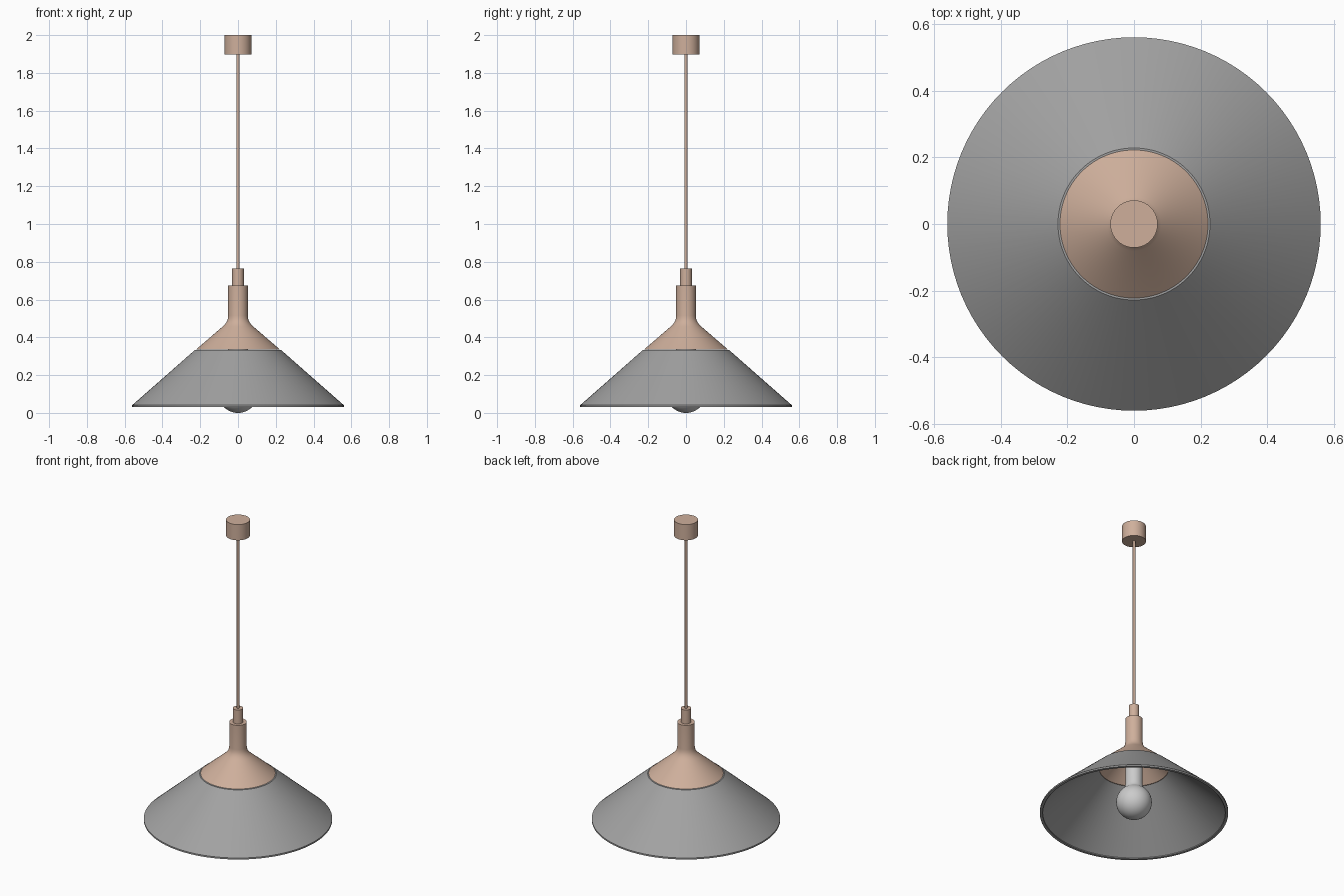
import bpy, bmesh, math

if "Cube" in bpy.data.objects:
    bpy.data.objects.remove(bpy.data.objects["Cube"])

SEGMENTS = 96


def material(name, color):
    mat = bpy.data.materials.new(name)
    mat.diffuse_color = (*color, 1.0)
    mat.use_nodes = True
    mat.node_tree.nodes["Principled BSDF"].inputs["Base Color"].default_value = mat.diffuse_color
    return mat


def lathe(name, profile, mat=None, closed=False, segments=SEGMENTS):
    """Revolve a list of (radius, z) points around the z axis."""
    bm = bmesh.new()
    verts = [bm.verts.new((r, 0, z)) for r, z in profile]
    pairs = list(zip(verts, verts[1:]))
    if closed:
        pairs.append((verts[-1], verts[0]))
    edges = [bm.edges.new(p) for p in pairs]
    bmesh.ops.spin(bm, geom=verts + edges, cent=(0, 0, 0), axis=(0, 0, 1),
                   angle=math.tau, steps=segments)
    bmesh.ops.remove_doubles(bm, verts=bm.verts, dist=1e-5)
    bmesh.ops.recalc_face_normals(bm, faces=bm.faces)
    mesh = bpy.data.meshes.new(name)
    bm.to_mesh(mesh)
    bm.free()
    obj = bpy.data.objects.new(name, mesh)
    bpy.context.collection.objects.link(obj)
    if mat:
        mesh.materials.append(mat)
    bpy.ops.object.select_all(action='DESELECT')
    obj.select_set(True)
    bpy.context.view_layer.objects.active = obj
    bpy.ops.object.shade_smooth_by_angle(angle=math.radians(30))
    return obj


def rod(name, radius, z0, z1, mat, segments=SEGMENTS):
    return lathe(name, [(0, z0), (radius, z0), (radius, z1), (0, z1)], mat,
                 segments=segments)


copper = material("copper", (0.62, 0.43, 0.33))
dark_grey = material("dark_grey", (0.36, 0.36, 0.36))

# Ceiling canopy, cord and cord grip
rod("ceiling_canopy", 0.071, 1.897, 2.0, copper)
rod("cord", 0.008, 0.76, 1.90, copper, 24)
rod("cord_grip", 0.031, 0.67, 0.765, copper, 48)

# Copper cap: neck flaring into a thin hollow cone
lathe("shade_cap", [
    (0, 0.674), (0.052, 0.674), (0.052, 0.515), (0.054, 0.497),
    (0.060, 0.482), (0.069, 0.469), (0.081, 0.457), (0.222, 0.336),
    (0.206, 0.336), (0.072, 0.450), (0.045, 0.472), (0, 0.472)], copper)

# Grey conical shade with a small vertical rim
lathe("shade", [
    (0.228, 0.333), (0.560, 0.041), (0.560, 0.031), (0.543, 0.031),
    (0.543, 0.037), (0.206, 0.333)], dark_grey, closed=True)

# Bulb: round globe blending into a straight neck
R, CZ = 0.106, 0.106
globe = [(R * math.sin(a), CZ - R * math.cos(a))
         for a in (math.radians(145) * i / 24 for i in range(25))]
lathe("bulb", globe + [(0.055, 0.205), (0.052, 0.222), (0.052, 0.473),
                       (0, 0.473)], segments=64)
